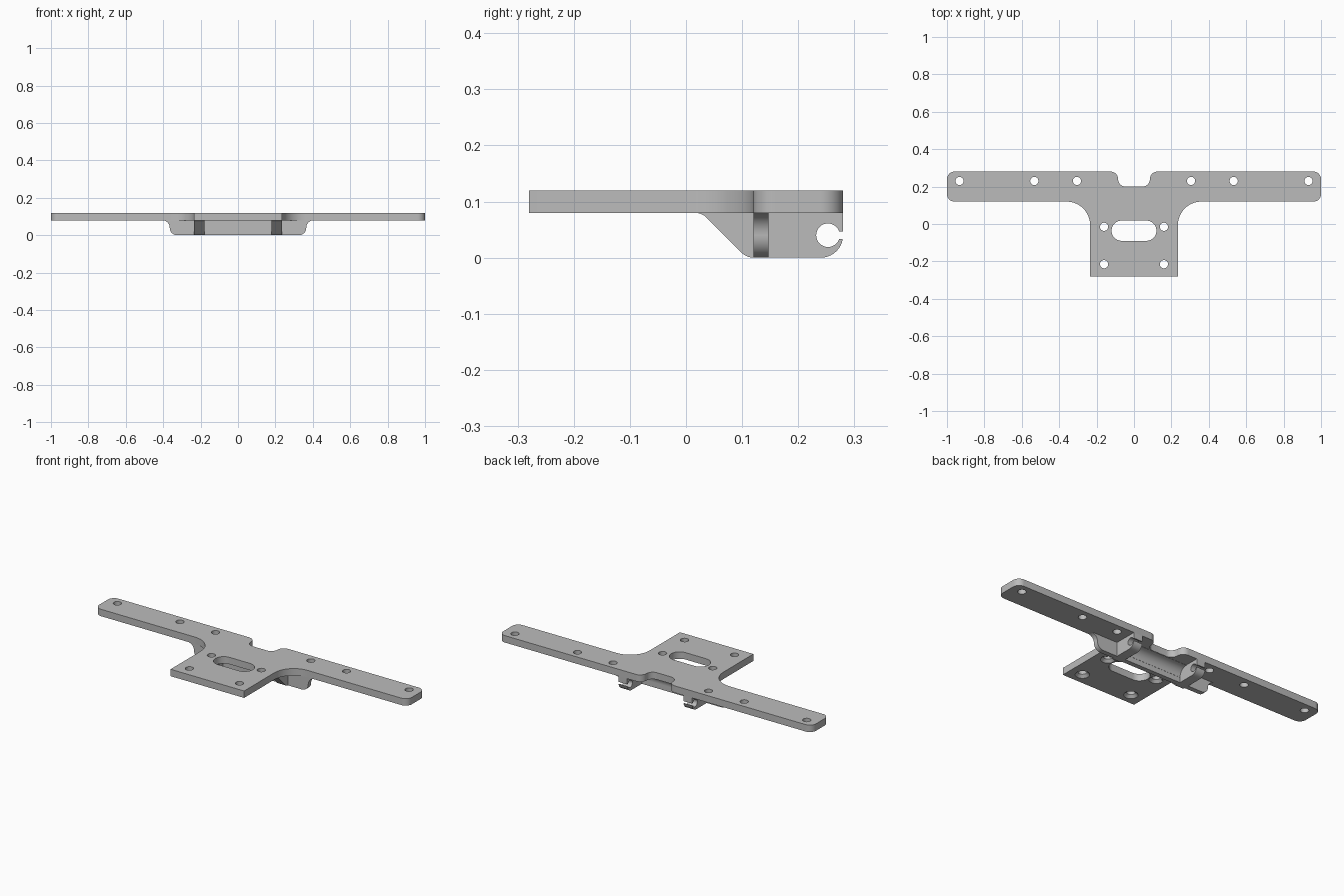
import bpy, bmesh, math
from mathutils import Vector, Matrix

cube = bpy.data.objects.get("Cube")
if cube:
    bpy.data.objects.remove(cube, do_unlink=True)

grey = bpy.data.materials.new("matte_grey")
grey.use_nodes = True
colour = (0.5, 0.5, 0.5, 1)
grey.diffuse_color = colour
grey.node_tree.nodes["Principled BSDF"].inputs["Base Color"].default_value = colour

# Prism planes: each maps (a, b, depth) to (x, y, z)
FLAT = Matrix.Identity(3)
SIDE = Matrix(((0, 0, 1), (1, 0, 0), (0, 1, 0)))    # a=y, b=z, depth=x
FRONT = Matrix(((1, 0, 0), (0, 0, 1), (0, 1, 0)))   # a=x, b=z, depth=y


def rounded(corners, steps=10):
    """Closed outline from (a, b, radius) corners."""
    out = []
    for i, (a, b, r) in enumerate(corners):
        p = Vector((a, b))
        if not r:
            out.append(p)
            continue
        u = (Vector(corners[i - 1][:2]) - p).normalized()
        v = (Vector(corners[(i + 1) % len(corners)][:2]) - p).normalized()
        half = u.angle(v) / 2
        centre = p + (u + v).normalized() * r / math.sin(half)
        start = p + u * r / math.tan(half) - centre
        end = p + v * r / math.tan(half) - centre
        sweep = math.atan2(start.x * end.y - start.y * end.x, start.dot(end))
        for k in range(steps + 1):
            out.append(centre + Matrix.Rotation(sweep * k / steps, 2) @ start)
    return out


def finish(name, bm):
    bmesh.ops.remove_doubles(bm, verts=bm.verts, dist=1e-5)
    bmesh.ops.recalc_face_normals(bm, faces=bm.faces)
    mesh = bpy.data.meshes.new(name)
    bm.to_mesh(mesh)
    bm.free()
    mesh.materials.append(grey)
    ob = bpy.data.objects.new(name, mesh)
    bpy.context.collection.objects.link(ob)
    return ob


def prism(name, outline, lo, hi, plane=FLAT):
    bm = bmesh.new()
    face = bm.faces.new([bm.verts.new(plane @ Vector((p[0], p[1], lo))) for p in outline])
    moved = bmesh.ops.extrude_face_region(bm, geom=[face], use_keep_orig=True)["geom"]
    verts = [g for g in moved if isinstance(g, bmesh.types.BMVert)]
    bmesh.ops.translate(bm, verts=verts, vec=plane @ Vector((0, 0, hi - lo)))
    return finish(name, bm)


def cone(name, x, y, z0, z1, r0, r1):
    bm = bmesh.new()
    bmesh.ops.create_cone(bm, cap_ends=True, segments=32, radius1=r0, radius2=r1,
                          depth=z1 - z0, matrix=Matrix.Translation((x, y, (z0 + z1) / 2)))
    return finish(name, bm)


def cut(ob, cutter):
    cutter.hide_render = True
    mod = ob.modifiers.new("cut", 'BOOLEAN')
    mod.operation, mod.solver, mod.object = 'DIFFERENCE', 'EXACT', cutter
    bpy.context.view_layer.objects.active = ob
    bpy.ops.object.modifier_apply(modifier=mod.name)
    bpy.data.objects.remove(cutter, do_unlink=True)


def mirrored(half):
    return half + [(-a, b, r) for a, b, r in reversed(half)]


Z0, Z1 = 0.08, 0.12      # plate underside and top
WALL0, WALL1 = 0.12, 0.147
BACK = 0.28

# T-shaped plate with a notch in its back edge
half = [(0.235, -BACK, 0), (0.235, 0.12, 0.125), (1, 0.12, 0.04), (1, BACK, 0.04),
        (0.085, BACK, 0.0399), (0.085, 0.2, 0.0399)]
plate = prism("mounting_plate", rounded(mirrored(half)), Z0, Z1)

# Slot and screw holes, countersunk below on the stem
slot = [(s * 0.12, y, 0.0539) for s, y in ((-1, -0.09), (1, -0.09), (1, 0.018), (-1, 0.018))]
cut(plate, prism("slot_cutter", rounded(slot), 0, 0.2))
for side in (-1, 1):
    for x in (0.305, 0.533, 0.933):
        cut(plate, cone("hole_cutter", side * x, 0.23, 0, 0.2, 0.022, 0.022))
    for y in (-0.015, -0.215):
        x = side * 0.16
        cut(plate, cone("hole_cutter", x, y, 0, 0.2, 0.022, 0.022))
        cut(plate, cone("countersink_cutter", x, y, Z0 - 0.005, Z0 + 0.016, 0.042, 0.021))
parts = [plate]

# Cross wall with flared, rounded ends
wall = [(0.365, 0, 0.0399), (0.365, Z0, 0.0399), (0.42, Z0, 0)]
parts.append(prism("cross_wall", rounded(mirrored(wall)), WALL0, WALL1, FRONT))

# Concave fillet behind the wall, between the clips
fillet = [(WALL1, Z0, 0), (WALL1, 0.03, 0), (WALL1 + 0.001, 0.03, 0),
          (WALL1 + 0.001, Z0 - 0.001, 0.048), (0.197, Z0 - 0.001, 0), (0.197, Z0, 0)]
parts.append(prism("wall_fillet", rounded(fillet), -0.18, 0.18, SIDE))

# Gusseted clips with an open rod socket
profile = [(0.0, Z0, 0), (0.028, Z0, 0.03), (0.108, 0, 0.03), (BACK, 0, 0.0399), (BACK, Z0, 0)]
ring = [(0.253 + 0.021 * math.cos(t), 0.04 + 0.021 * math.sin(t))
        for t in (math.tau * k / 32 for k in range(32))]
mouth = [(0.255, 0.033), (0.3, 0.033), (0.3, 0.047), (0.255, 0.047)]
for name, lo, hi in (("left_clip", 0.18, 0.235), ("right_clip", -0.235, -0.18)):
    clip = prism(name, rounded(profile), lo, hi, SIDE)
    for shape in (ring, mouth):
        cut(clip, prism("socket_cutter", shape, lo - 0.02, hi + 0.02, SIDE))
    parts.append(clip)

# Smooth curved walls, keep edges sharp
bpy.ops.object.select_all(action='DESELECT')
for ob in parts:
    ob.select_set(True)
bpy.context.view_layer.objects.active = plate
bpy.ops.object.shade_smooth_by_angle(angle=math.radians(30))
